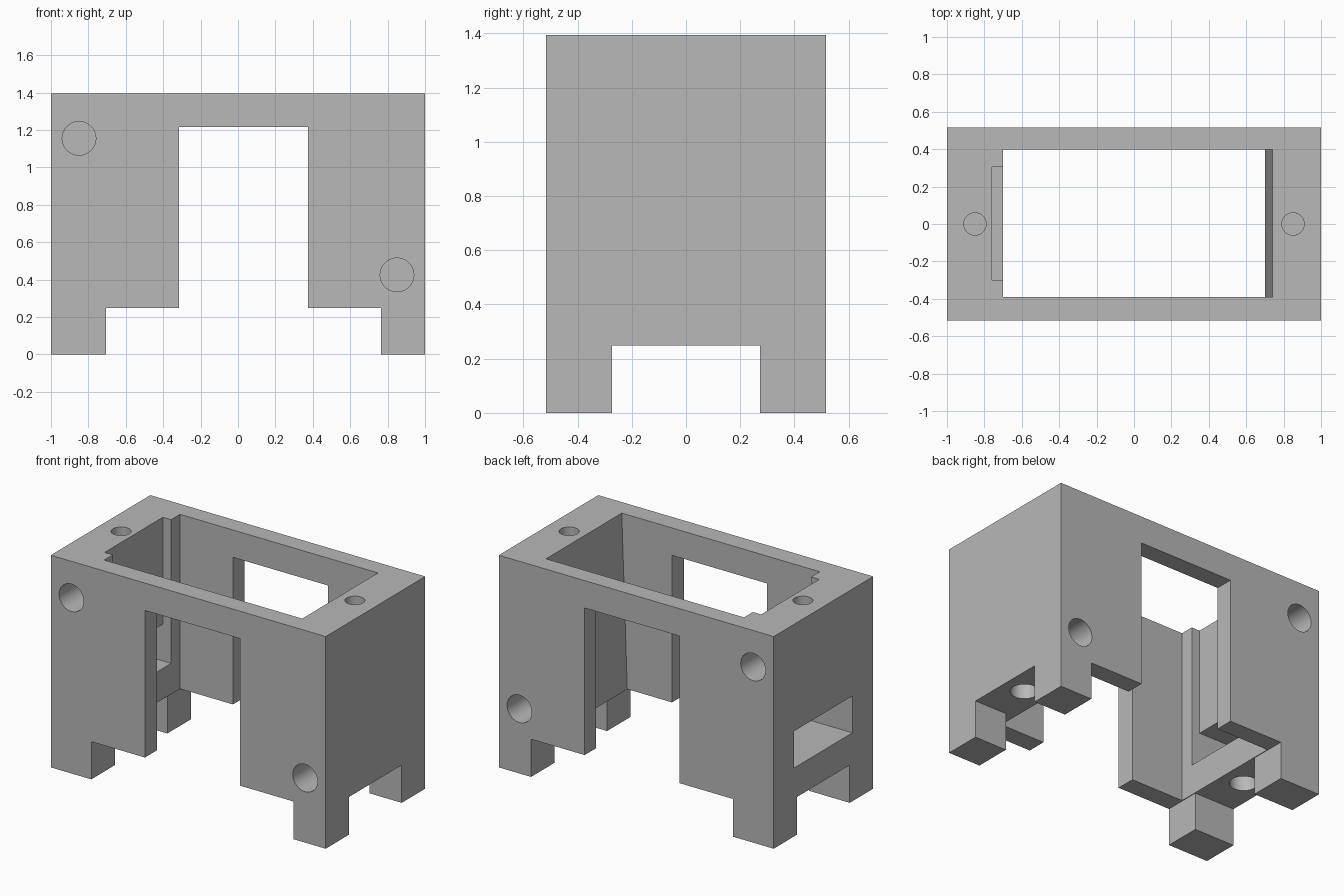
import bpy
import bmesh
from mathutils import Matrix, Vector

default = bpy.data.objects.get("Cube")
if default:
    bpy.data.objects.remove(default, do_unlink=True)

grey = bpy.data.materials.new("plain grey")
grey.use_nodes = True
colour = (0.48, 0.48, 0.48, 1)
grey.diffuse_color = colour
grey.node_tree.nodes["Principled BSDF"].inputs["Base Color"].default_value = colour

HALF_DEPTH, HEIGHT, FOOT = 0.517, 1.395, 0.248


def finish(name, bm):
    bmesh.ops.recalc_face_normals(bm, faces=bm.faces)
    mesh = bpy.data.meshes.new(name)
    bm.to_mesh(mesh)
    bm.free()
    mesh.materials.append(grey)
    obj = bpy.data.objects.new(name, mesh)
    bpy.context.collection.objects.link(obj)
    return obj


def prism(name, outline, y0, y1):
    """Extrude an x-z outline along y."""
    bm = bmesh.new()
    face = bm.faces.new([bm.verts.new((x, y0, z)) for x, z in outline])
    moved = bmesh.ops.extrude_face_region(bm, geom=[face])["geom"]
    verts = [v for v in moved if isinstance(v, bmesh.types.BMVert)]
    bmesh.ops.translate(bm, verts=verts, vec=(0, y1 - y0, 0))
    return finish(name, bm)


def drill(name, centre, axis, radius, depth):
    """Cylinder reaching the given depth on both sides of a surface point."""
    bm = bmesh.new()
    turn = Vector(axis).to_track_quat('Z', 'Y').to_matrix().to_4x4()
    bmesh.ops.create_cone(bm, cap_ends=True, segments=48, radius1=radius,
                          radius2=radius, depth=2 * depth,
                          matrix=Matrix.Translation(centre) @ turn)
    return finish(name, bm)


# Housing silhouette: four feet and a tall opening through front and back
housing = prism("housing", [
    (-1, 0), (-0.705, 0), (-0.705, FOOT), (-0.315, FOOT), (-0.315, 1.215),
    (0.375, 1.215), (0.375, FOOT), (0.765, FOOT), (0.765, 0), (1, 0),
    (1, HEIGHT), (-1, HEIGHT)], -HALF_DEPTH, HALF_DEPTH)

cutters = [
    # Central cavity with one slightly leaning wall
    prism("cavity_cutter", [(-0.7, -0.1), (0.688, -0.1), (0.744, 1.5), (-0.7, 1.5)],
          -0.39, 0.397),
    # Gap between front and back feet
    prism("foot_gap_cutter", [(-1.1, -0.1), (1.1, -0.1), (1.1, FOOT), (-1.1, FOOT)],
          -0.273, 0.273),
    # Side window joined to the vertical channel in the inner wall
    prism("window_cutter", [(-1.1, 0.45), (-0.5, 0.45), (-0.5, 1.5), (-0.76, 1.5),
                            (-0.76, 0.692), (-1.1, 0.692)], -0.3, 0.305),
]

# Blind screw holes in the top, feet recess, front and back
for x, z in ((-0.85, 1.155), (0.85, 0.425)):
    cutters.append(drill("top_hole_cutter", (x, 0, HEIGHT), (0, 0, 1), 0.06, 0.35))
    cutters.append(drill("base_hole_cutter", (x, 0, FOOT), (0, 0, 1), 0.085, 0.15))
    for side in (-1, 1):
        cutters.append(drill("wall_hole_cutter", (x, side * HALF_DEPTH, z),
                             (0, side, 0), 0.09, 0.3))

bpy.ops.object.select_all(action='DESELECT')
housing.select_set(True)
bpy.context.view_layer.objects.active = housing
for cutter in cutters:
    cutter.hide_render = True
    cut = housing.modifiers.new("cut", 'BOOLEAN')
    cut.operation = 'DIFFERENCE'
    cut.solver = 'EXACT'
    cut.object = cutter
    bpy.ops.object.modifier_apply(modifier=cut.name)
    bpy.data.objects.remove(cutter, do_unlink=True)

bpy.ops.object.shade_smooth_by_angle()
